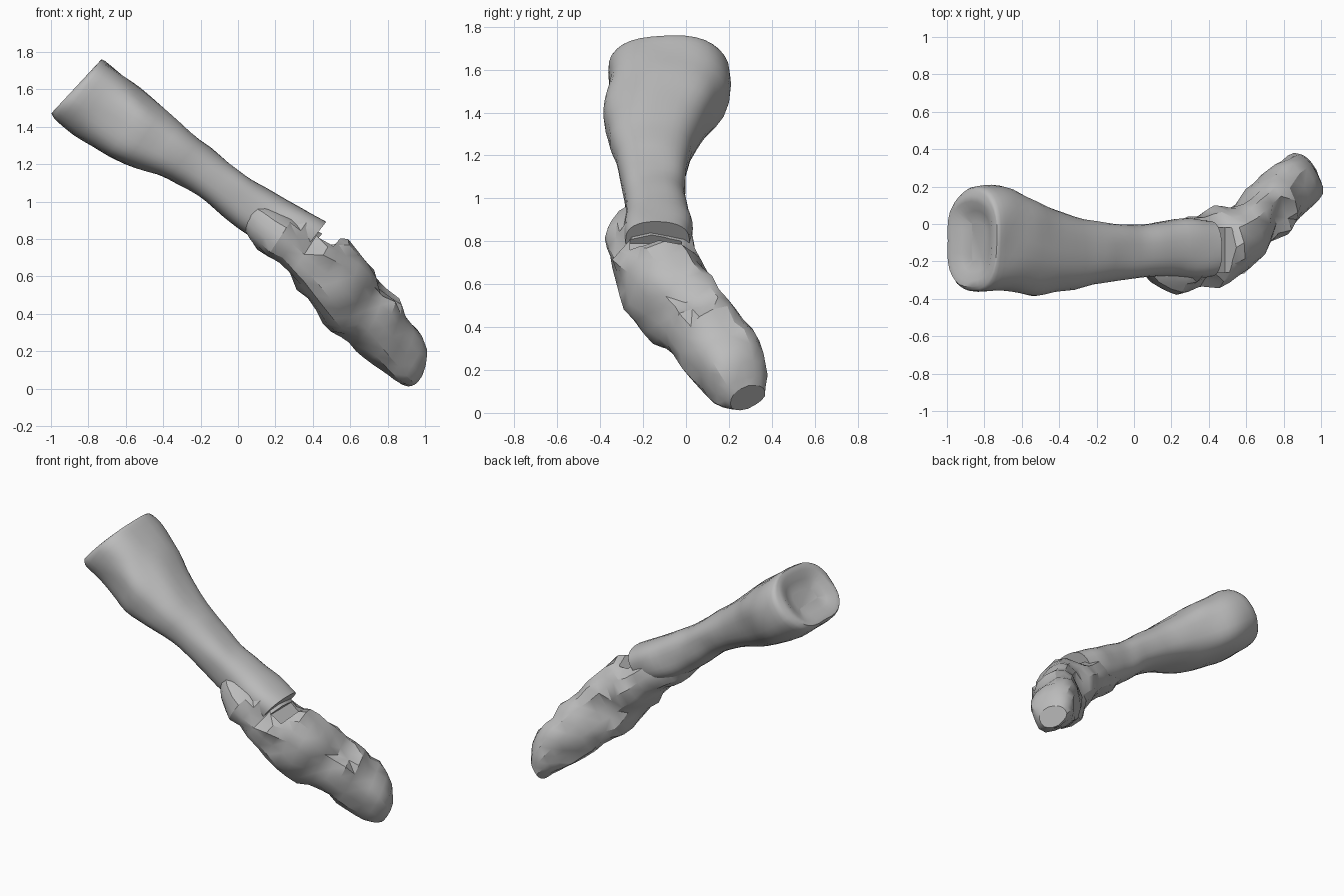
import bpy, bmesh, math
from mathutils import Vector, noise

cube = bpy.data.objects.get("Cube")
if cube:
    bpy.data.objects.remove(cube, do_unlink=True)

GREY = (0.5, 0.5, 0.5, 1)
AXIS = Vector((0.76, 0, -0.65))
mat = bpy.data.materials.new("stone grey")
mat.use_nodes = True
mat.diffuse_color = GREY
bsdf = mat.node_tree.nodes["Principled BSDF"]
bsdf.inputs["Base Color"].default_value = GREY
bsdf.inputs["Roughness"].default_value = 0.8


def spline(rows, i, t):
    """Catmull-Rom value between row i and i + 1."""
    last = len(rows) - 1
    quad = [rows[min(max(k, 0), last)] for k in (i - 1, i, i + 1, i + 2)]
    return [b + 0.5 * t * (c - a + t * (2 * a - 5 * b + 4 * c - d + t * (3 * (b - c) + d - a)))
            for a, b, c, d in zip(*quad)]


def loft(name, rows, sides, steps, power, rough, scale, pits=(), cup=0, angle=30):
    """Skin over rows of (upper x, upper z, lower x, lower z, front y, back y, lean)."""
    bm = bmesh.new()
    rings = []
    sections = [spline(rows, i, k / steps) for i in range(len(rows) - 1) for k in range(steps)]
    sections.append(rows[-1])
    for ux, uz, lx, lz, y0, y1, lean in sections:
        upper, lower = Vector((ux, 0, uz)), Vector((lx, 0, lz))
        centre = (upper + lower) / 2 + Vector((0, (y0 + y1) / 2, 0))
        half, depth = (upper - lower) / 2, Vector((0, (y1 - y0) / 2, 0)) - AXIS * lean
        ring = []
        for j in range(sides):
            a = math.tau * j / sides
            c, s = math.cos(a), math.sin(a)
            p = centre + half * math.copysign(abs(c) ** power, c) + depth * math.copysign(abs(s) ** power, s)
            out = (p - centre).normalized()
            p += out * rough * noise.noise(p * scale)
            # Hollows pressed into the surface
            for spot, radius, sink in pits:
                p -= out * sink * max(0, 1 - (p - Vector(spot)).length / radius) ** 0.6
            ring.append(bm.verts.new(p))
        rings.append(ring)
    for a, b in zip(rings, rings[1:]):
        for j in range(sides):
            k = (j + 1) % sides
            bm.faces.new((a[j], a[k], b[k], b[j]))
    start = bm.faces.new(rings[0][::-1])
    bm.faces.new(rings[-1])
    bmesh.ops.recalc_face_normals(bm, faces=bm.faces)
    if cup:
        # Dished joint surface
        for width, sink in ((0.03, 0), (0.05, -cup), (0.06, -cup / 2)):
            bmesh.ops.inset_region(bm, faces=[start], thickness=width, depth=sink)
    if rough > 0.02:
        bmesh.ops.triangulate(bm, faces=[f for f in bm.faces if len(f.verts) == 4])
    mesh = bpy.data.meshes.new(name)
    bm.to_mesh(mesh)
    bm.free()
    mesh.materials.append(mat)
    obj = bpy.data.objects.new(name, mesh)
    bpy.context.collection.objects.link(obj)
    bpy.ops.object.select_all(action="DESELECT")
    bpy.context.view_layer.objects.active = obj
    obj.select_set(True)
    bpy.ops.object.shade_smooth_by_angle(angle=math.radians(angle))
    return obj


# Smooth flared shaft, ending in a broken lip over the rock
shaft = [
    (-0.74, 1.75, -1.00, 1.47, -0.33, 0.15, 0),
    (-0.71, 1.75, -0.96, 1.42, -0.37, 0.20, 0),
    (-0.57, 1.64, -0.78, 1.29, -0.38, 0.19, 0),
    (-0.40, 1.50, -0.60, 1.20, -0.38, 0.10, 0),
    (-0.20, 1.33, -0.38, 1.12, -0.34, 0.03, 0),
    (0.00, 1.17, -0.17, 1.00, -0.30, 0.00, 0),
    (0.14, 1.08, 0.00, 0.86, -0.28, 0.00, 0),
    (0.30, 0.99, 0.16, 0.77, -0.29, 0.03, 0),
    (0.47, 0.89, 0.33, 0.71, -0.28, 0.02, 0),
]
loft("bone_shaft", shaft, 32, 4, 0.78, 0.012, 6, cup=0.03, angle=40,
     pits=[((-0.75, -0.36, 1.45), 0.2, 0.03)])

# Rough rock mass curving towards the back
rock = [
    (0.10, 1.01, 0.03, 0.86, -0.25, -0.05, 0),
    (0.24, 0.96, 0.10, 0.74, -0.37, 0.00, 0),
    (0.36, 0.88, 0.22, 0.67, -0.38, 0.03, 0),
    (0.49, 0.80, 0.32, 0.54, -0.36, 0.06, 0.02),
    (0.58, 0.78, 0.42, 0.42, -0.28, 0.08, 0.04),
    (0.68, 0.68, 0.50, 0.31, -0.19, 0.11, 0.06),
    (0.77, 0.58, 0.60, 0.26, -0.10, 0.19, 0.07),
    (0.86, 0.48, 0.68, 0.17, -0.02, 0.27, 0.07),
    (0.91, 0.36, 0.77, 0.09, 0.07, 0.34, 0.07),
    (0.98, 0.23, 0.84, 0.03, 0.14, 0.38, 0.07),
    (0.97, 0.12, 0.89, 0.02, 0.20, 0.38, 0.05),
]
hollows = [
    ((0.40, -0.34, 0.80), 0.10, 0.08),
    ((0.72, -0.10, 0.37), 0.12, 0.04),
    ((0.80, 0.04, 0.52), 0.10, 0.04),
    ((0.60, 0.13, 0.50), 0.12, 0.05),
    ((0.45, -0.33, 0.62), 0.12, 0.03),
]
mass = loft("rock_mass", rock, 16, 2, 0.85, 0.04, 7, pits=hollows, angle=30)

# Open slot under the lip of the shaft
bpy.ops.mesh.primitive_cube_add(size=1, location=(0.51, -0.14, 0.83), rotation=(0, math.radians(40), 0))
cutter = bpy.context.object
cutter.name = "slot_cutter"
cutter.scale = (0.09, 0.24, 0.18)
cutter.hide_render = True
cutter.hide_set(True)
cut = mass.modifiers.new("slot", "BOOLEAN")
cut.operation = "DIFFERENCE"
cut.object = cutter
cut.solver = "EXACT"
